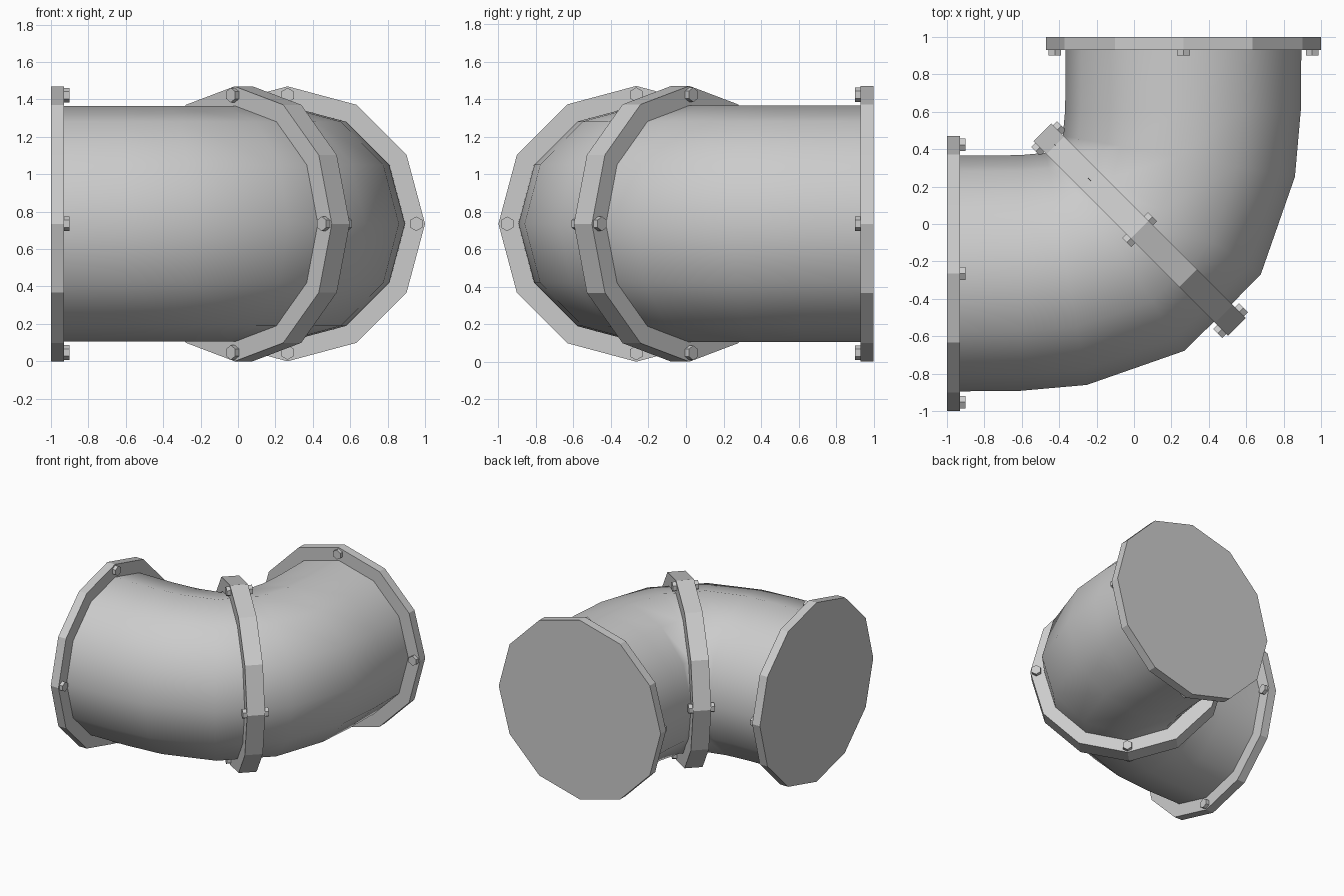
import bpy, bmesh
from math import sin, cos, pi, radians
from mathutils import Matrix, Vector

if "Cube" in bpy.data.objects:
    bpy.data.objects.remove(bpy.data.objects["Cube"])

Z0 = 0.735            # height of the pipe axis
PIPE_R, FLANGE_R, BOLT_CIRCLE, BOLT_R = 0.63, 0.735, 0.688, 0.039
UP = Vector((0, 0, 1))


def finish(name, bm, smooth=False):
    mesh = bpy.data.meshes.new(name)
    bm.to_mesh(mesh)
    bm.free()
    for p in mesh.polygons:
        p.use_smooth = smooth
    ob = bpy.data.objects.new(name, mesh)
    bpy.context.collection.objects.link(ob)
    return ob


def prism(name, centre, axis, radius, depth, sides):
    """Flat-sided prism around axis, with a corner pointing straight up."""
    m = Matrix((UP.cross(axis), UP, axis)).transposed().to_4x4()
    m.translation = centre
    bm = bmesh.new()
    bmesh.ops.create_cone(bm, cap_ends=True, segments=sides, radius1=radius,
                          radius2=radius, depth=depth, matrix=m)
    return finish(name, bm)


def bolts(name, centre, axis, offset):
    """Four hex heads standing on the flange face at the given offset."""
    side = UP.cross(axis)
    for k in range(4):
        t = k * pi / 2
        pos = centre + axis * offset + BOLT_CIRCLE * (UP * cos(t) + side * sin(t))
        prism(f"{name}_{k + 1}", pos, axis, BOLT_R, 0.036, 6)


# Bent pipe: half of the rings (x, y, heading), then mirrored across the diagonal
half = [(-0.97, -0.265, 0), (-0.61, -0.262, 0), (-0.362, -0.24, 10), (-0.075, -0.15, 33)]
rings = half + [(0.03, -0.03, 45)] + [(-y, -x, 90 - a) for x, y, a in reversed(half)]
bm = bmesh.new()
loops = []
for x, y, a in rings:
    out = Vector((sin(radians(a)), -cos(radians(a)), 0))
    loops.append([bm.verts.new(Vector((x, y, Z0)) + PIPE_R * (UP * cos(k * pi / 6) + out * sin(k * pi / 6)))
                  for k in range(12)])
for p, q in zip(loops, loops[1:]):
    for k in range(12):
        n = (k + 1) % 12
        bm.faces.new((p[k], p[n], q[n], q[k]))
finish("pipe_elbow", bm, smooth=True)

# End flanges: bolt heads on the inward side
for name, c, axis in (("inlet", (-0.965, -0.265, Z0), (1, 0, 0)),
                      ("outlet", (0.265, 0.965, Z0), (0, -1, 0))):
    c, axis = Vector(c), Vector(axis)
    prism(name + "_flange", c, axis, FLANGE_R, 0.07, 12)
    bolts(name + "_bolt", c, axis, 0.046)

# Middle joint: a pair of flanges back to back, bolted from both sides
mid = Vector((0.03, -0.03, Z0))
for name, s in (("rear", 1), ("front", -1)):
    axis = Vector((s, s, 0)).normalized()
    prism(f"joint_flange_{name}", mid + axis * 0.034, axis, FLANGE_R, 0.068, 12)
    bolts(f"joint_bolt_{name}", mid, axis, 0.08)
